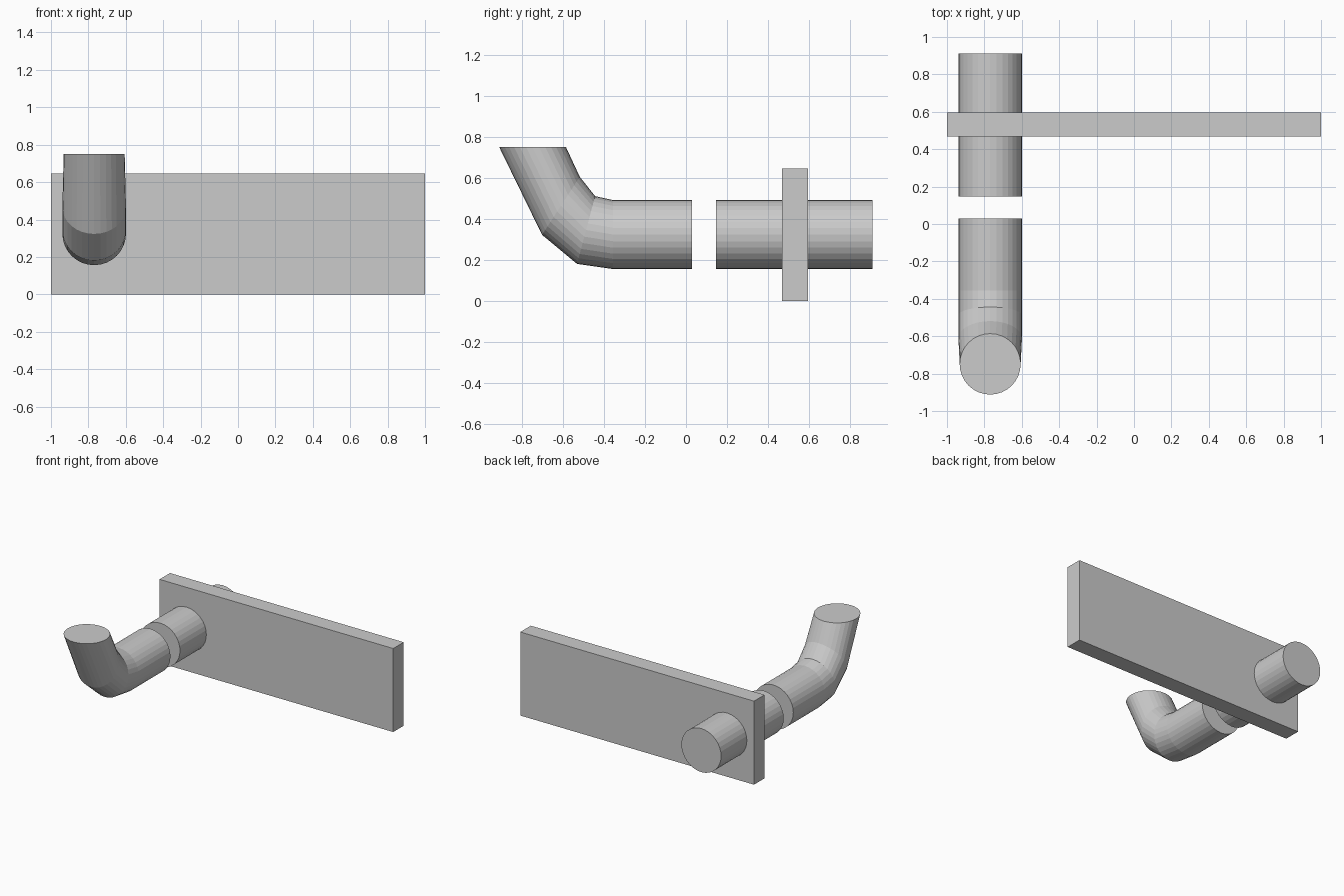
import bpy, bmesh
from math import cos, sin, tau

if "Cube" in bpy.data.objects:
    bpy.data.objects.remove(bpy.data.objects["Cube"])

SIDES = 32
PIPE_X, PIPE_R = -0.769, 0.17


def make_pipe(name, rings):
    """Capped pipe; each ring is (inner y, inner z, outer y, outer z, half width)."""
    bm = bmesh.new()
    loops = []
    for y1, z1, y2, z2, w in rings:
        cy, cz, hy, hz = (y1 + y2) / 2, (z1 + z2) / 2, (y1 - y2) / 2, (z1 - z2) / 2
        loops.append([bm.verts.new((PIPE_X + w * sin(tau * i / SIDES),
                                    cy + hy * cos(tau * i / SIDES),
                                    cz + hz * cos(tau * i / SIDES)))
                      for i in range(SIDES)])
    for a, b in zip(loops, loops[1:]):
        for i in range(SIDES):
            j = (i + 1) % SIDES
            bm.faces.new((a[i], a[j], b[j], b[i]))
    bm.faces.new(loops[0])
    bm.faces.new(loops[-1])
    bmesh.ops.recalc_face_normals(bm, faces=bm.faces)
    mesh = bpy.data.meshes.new(name)
    bm.to_mesh(mesh)
    bm.free()
    obj = bpy.data.objects.new(name, mesh)
    bpy.context.collection.objects.link(obj)
    return obj


# Upright wall plate
bpy.ops.mesh.primitive_cube_add(size=1, location=(0, 0.533, 0.323))
plate = bpy.context.object
plate.name = "wall_plate"
plate.scale = (2, 0.128, 0.646)

# Straight pipe running through the plate
make_pipe("straight_pipe", [
    (0.147, 0.493, 0.147, 0.156, PIPE_R),
    (0.912, 0.493, 0.912, 0.156, PIPE_R),
])

# Bent pipe, separated by a gap, rising to a level cut end
make_pipe("bent_pipe", [
    (0.03, 0.493, 0.03, 0.156, PIPE_R),
    (-0.356, 0.493, -0.356, 0.156, PIPE_R),
    (-0.444, 0.512, -0.532, 0.181, PIPE_R),
    (-0.519, 0.607, -0.703, 0.323, PIPE_R),
    (-0.586, 0.751, -0.912, 0.751, 0.163),
])
